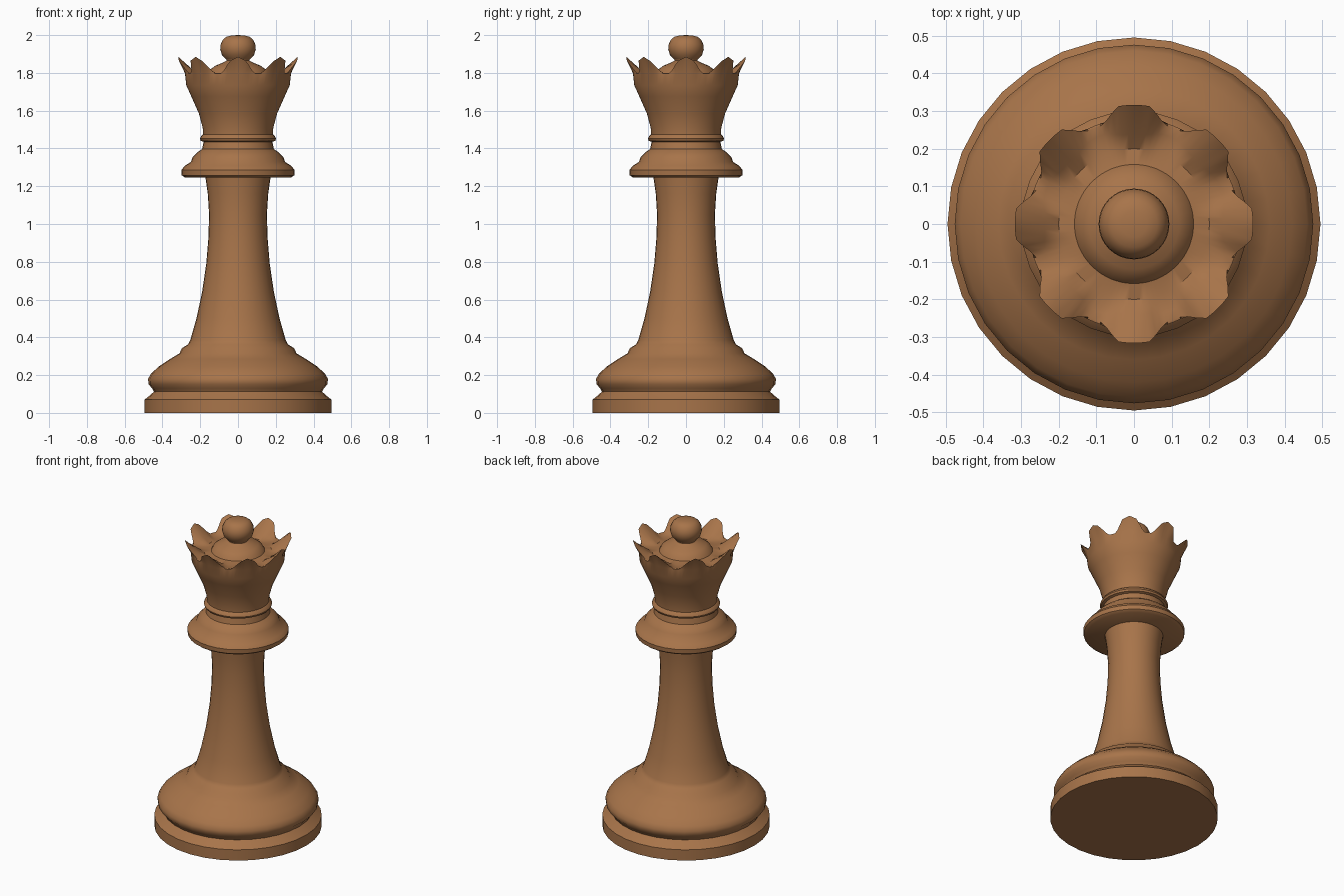
import bpy, bmesh, math

if "Cube" in bpy.data.objects:
    bpy.data.objects.remove(bpy.data.objects["Cube"])

wood = bpy.data.materials.new("warm brown wood")
wood.diffuse_color = (0.39, 0.175, 0.068, 1)
wood.use_nodes = True
wood.node_tree.nodes["Principled BSDF"].inputs["Base Color"].default_value = wood.diffuse_color


def lathe(name, profile, segs=32, warp=None):
    """Spin (radius, height) points around z; warp may move points by angle."""
    bm = bmesh.new()
    rings = []
    for i, (r, z) in enumerate(profile):
        if r == 0:
            rings.append([bm.verts.new((0, 0, z))] * segs)
            continue
        ring = []
        for s in range(segs):
            a = 2 * math.pi * s / segs
            rr, zz = warp(i, a, r, z) if warp else (r, z)
            ring.append(bm.verts.new((rr * math.cos(a), rr * math.sin(a), zz)))
        rings.append(ring)
    for lo, hi in zip(rings, rings[1:]):
        for s in range(segs):
            t = (s + 1) % segs
            quad = list(dict.fromkeys((lo[s], lo[t], hi[t], hi[s])))
            bm.faces.new(quad)
    bmesh.ops.recalc_face_normals(bm, faces=bm.faces)
    me = bpy.data.meshes.new(name)
    bm.to_mesh(me)
    bm.free()
    ob = bpy.data.objects.new(name, me)
    bpy.context.collection.objects.link(ob)
    me.materials.append(wood)
    bpy.ops.object.select_all(action='DESELECT')
    ob.select_set(True)
    bpy.context.view_layer.objects.active = ob
    bpy.ops.object.shade_smooth_by_angle(angle=math.radians(42))
    return ob


# Foot, flared base, stem and collar
lathe("base_and_stem", [
    (0, 0), (0.495, 0), (0.495, 0.07), (0.47, 0.09), (0.445, 0.112),
    (0.455, 0.13), (0.474, 0.152), (0.476, 0.18), (0.46, 0.208), (0.42, 0.245),
    (0.36, 0.285), (0.31, 0.315), (0.297, 0.342), (0.265, 0.363),
    (0.253, 0.385), (0.22, 0.5), (0.19, 0.64), (0.168, 0.79), (0.157, 0.92),
    (0.153, 1.05), (0.16, 1.16), (0.172, 1.245)])
lathe("collar", [
    (0, 1.245), (0.28, 1.245), (0.298, 1.258), (0.3, 1.285), (0.282, 1.308),
    (0.25, 1.328), (0.24, 1.355), (0.215, 1.38), (0.19, 1.397), (0.182, 1.435),
    (0.197, 1.44), (0.202, 1.452), (0.195, 1.466), (0.184, 1.475)])

# Flared crown whose rim rises into eight blunt points
RIM = 6


def points(i, a, r, z):
    step = math.pi / 4
    off = abs((a + step / 2) % step - step / 2)
    f = max(0, min(1, (0.30 - off) / 0.17))
    if i == RIM:
        top = 0.085 - 0.02 * min(1, off / 0.13)
        return r + 0.041 * f, z + top * f
    if i == RIM + 1:
        return r - 0.012 * f, z + 0.022 * f
    return r, z


lathe("crown", [
    (0.184, 1.473), (0.187, 1.51), (0.207, 1.585), (0.247, 1.675),
    (0.274, 1.735), (0.281, 1.798), (0.275, 1.8), (0.25, 1.793),
    (0.2, 1.79), (0.158, 1.797)], 96, points)

# Domed cap and ball finial
lathe("cap_dome", [
    (0.162, 1.79), (0.147, 1.818), (0.12, 1.838), (0.085, 1.852),
    (0.06, 1.865), (0.062, 1.873)])
lathe("ball_finial", [
    (0, 1.868), (0.062, 1.87), (0.085, 1.895), (0.094, 1.925), (0.092, 1.95),
    (0.08, 1.976), (0.062, 1.991), (0.035, 1.998), (0, 2.0)])
